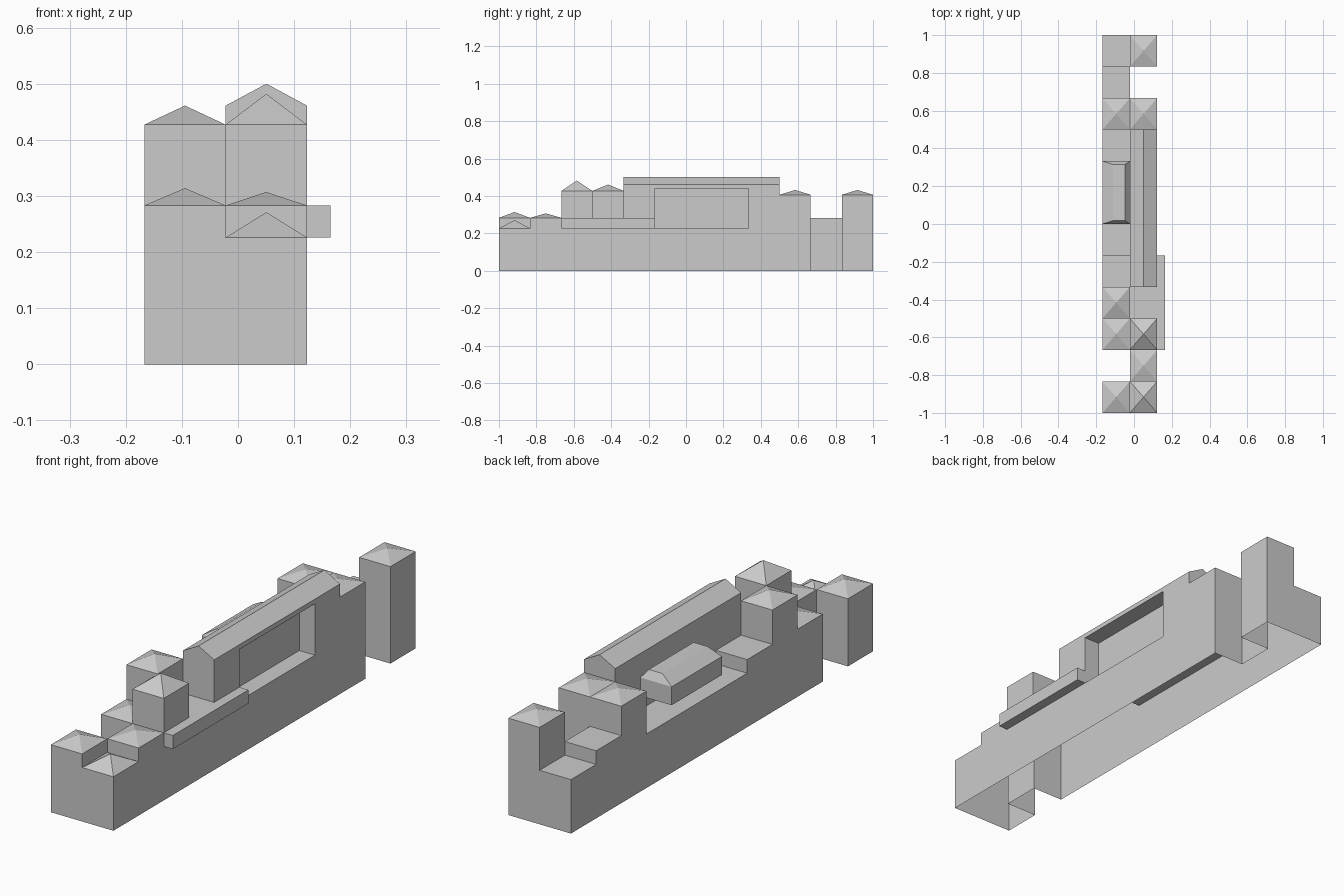
import bpy, bmesh
from mathutils import Vector

if "Cube" in bpy.data.objects:
    bpy.data.objects.remove(bpy.data.objects["Cube"])

XS = [-0.167, -0.022, 0.123]            # two rows of cells across
YS = [-1 + i / 6 for i in range(13)]    # twelve cells along
LOW, MID, TALL, TOWER = 0.226, 0.283, 0.427, 0.406

# (wall height, roof apex or None) for each cell from front to back
LEFT = [(MID, .314), (0, None), (MID, .310), (TALL, .461), (MID, None),
        (LOW, None), (LOW, None), (LOW, None), (LOW, None),
        (TOWER, .432), (MID, None), (LOW, None)]
RIGHT = [(LOW, .271), (MID, .307), (TALL, .482), (MID, None), (LOW, None),
         (LOW, None), (LOW, None), (LOW, None), (LOW, None),
         (TOWER, .432), (0, None), (TOWER, .432)]
CELLS = [LEFT, RIGHT]


def finish(name, bm):
    mesh = bpy.data.meshes.new(name)
    bm.to_mesh(mesh)
    bm.free()
    ob = bpy.data.objects.new(name, mesh)
    bpy.context.collection.objects.link(ob)
    return ob


def face(bm, pts, out):
    f = bm.faces.new([bm.verts.new(p) for p in pts])
    f.normal_update()
    if f.normal.dot(Vector(out)) < 0:
        f.normal_flip()


def prism(name, profile, y0, y1):
    """Extrude an x-z profile along y."""
    bm = bmesh.new()
    f = bm.faces.new([bm.verts.new((x, y0, z)) for x, z in profile])
    ext = bmesh.ops.extrude_face_region(bm, geom=[f])
    vs = [v for v in ext["geom"] if isinstance(v, bmesh.types.BMVert)]
    bmesh.ops.translate(bm, vec=(0, y1 - y0, 0), verts=vs)
    bmesh.ops.recalc_face_normals(bm, faces=bm.faces)
    return finish(name, bm)


def rect(x0, x1, z0, z1):
    return [(x0, z0), (x1, z0), (x1, z1), (x0, z1)]


def drop_faces(ob, test):
    bm = bmesh.new()
    bm.from_mesh(ob.data)
    bmesh.ops.delete(bm, geom=[f for f in bm.faces if test(f)], context='FACES')
    bm.to_mesh(ob.data)
    bm.free()


def height(i, j):
    return CELLS[i][j][0] if 0 <= i < 2 and 0 <= j < 12 else 0


# Stepped walls and terraces, open underneath; pyramid roofs on the towers
walls, roofs = bmesh.new(), bmesh.new()
for i in range(2):
    for j in range(12):
        h, apex = CELLS[i][j]
        if h == 0:
            continue
        x0, x1, y0, y1 = XS[i], XS[i + 1], YS[j], YS[j + 1]
        ring = [(x0, y0), (x1, y0), (x1, y1), (x0, y1)]
        for k, (dx, dy) in enumerate([(0, -1), (1, 0), (0, 1), (-1, 0)]):
            a, b = ring[k], ring[(k + 1) % 4]
            low = height(i + dx, j + dy)
            if h > low:
                face(walls, [(*a, low), (*b, low), (*b, h), (*a, h)], (dx, dy, 0))
            if apex:
                tip = ((x0 + x1) / 2, (y0 + y1) / 2, apex)
                face(roofs, [(*a, h), (*b, h), tip], (0, 0, 1))
        under_hall = i == 1 and j in (4, 8)
        if not apex and not under_hall:
            left = 0.05 if i == 1 and 5 <= j <= 7 else x0
            face(walls, [(left, y0, h), (x1, y0, h), (x1, y1, h), (left, y1, h)],
                 (0, 0, 1))
for bm in (walls, roofs):
    bmesh.ops.remove_doubles(bm, verts=bm.verts, dist=1e-5)
finish("stepped_walls", walls)
finish("pyramid_roofs", roofs)

# Long gabled hall with a deep loggia cut into its right side
mid = (XS[1] + XS[2]) / 2
hall = prism("gabled_hall", [(XS[1], LOW), (XS[2], LOW), (XS[2], .461),
                             (mid, .5), (XS[1], .461)], YS[4], YS[9])
cutter = prism("loggia_cutter", rect(mid, .3, .1, .441), YS[5], YS[8])
mod = hall.modifiers.new("loggia", 'BOOLEAN')
mod.operation, mod.solver, mod.object = 'DIFFERENCE', 'EXACT', cutter
bpy.context.view_layer.objects.active = hall
bpy.ops.object.modifier_apply(modifier=mod.name)
bpy.data.objects.remove(cutter)
drop_faces(hall, lambda f: f.calc_center_median().z < LOW + 1e-3)

# Balcony ledge projecting from the right wall
ledge = prism("balcony", rect(XS[2], .165, LOW, MID), YS[2], YS[5])
drop_faces(ledge, lambda f: f.normal.x < -0.9)

# Bay overhanging the left terrace, with a flat-topped hipped roof
bay = bmesh.new()
bay_rings = [(XS[0], XS[1], YS[6], YS[8], MID),
             (XS[0], XS[1], YS[6], YS[8], .36),
             (-.112, -.048, YS[6] + .018, YS[8] - .018, .394)]
loops = [[bay.verts.new(p) for p in
          ((a, c, z), (b, c, z), (b, d, z), (a, d, z))]
         for a, b, c, d, z in bay_rings]
bay.faces.new(loops[0])
bay.faces.new(loops[-1])
for lo, hi in zip(loops, loops[1:]):
    for k in range(4):
        n = (k + 1) % 4
        bay.faces.new((lo[k], lo[n], hi[n], hi[k]))
bmesh.ops.recalc_face_normals(bay, faces=bay.faces)
finish("overhanging_bay", bay)
